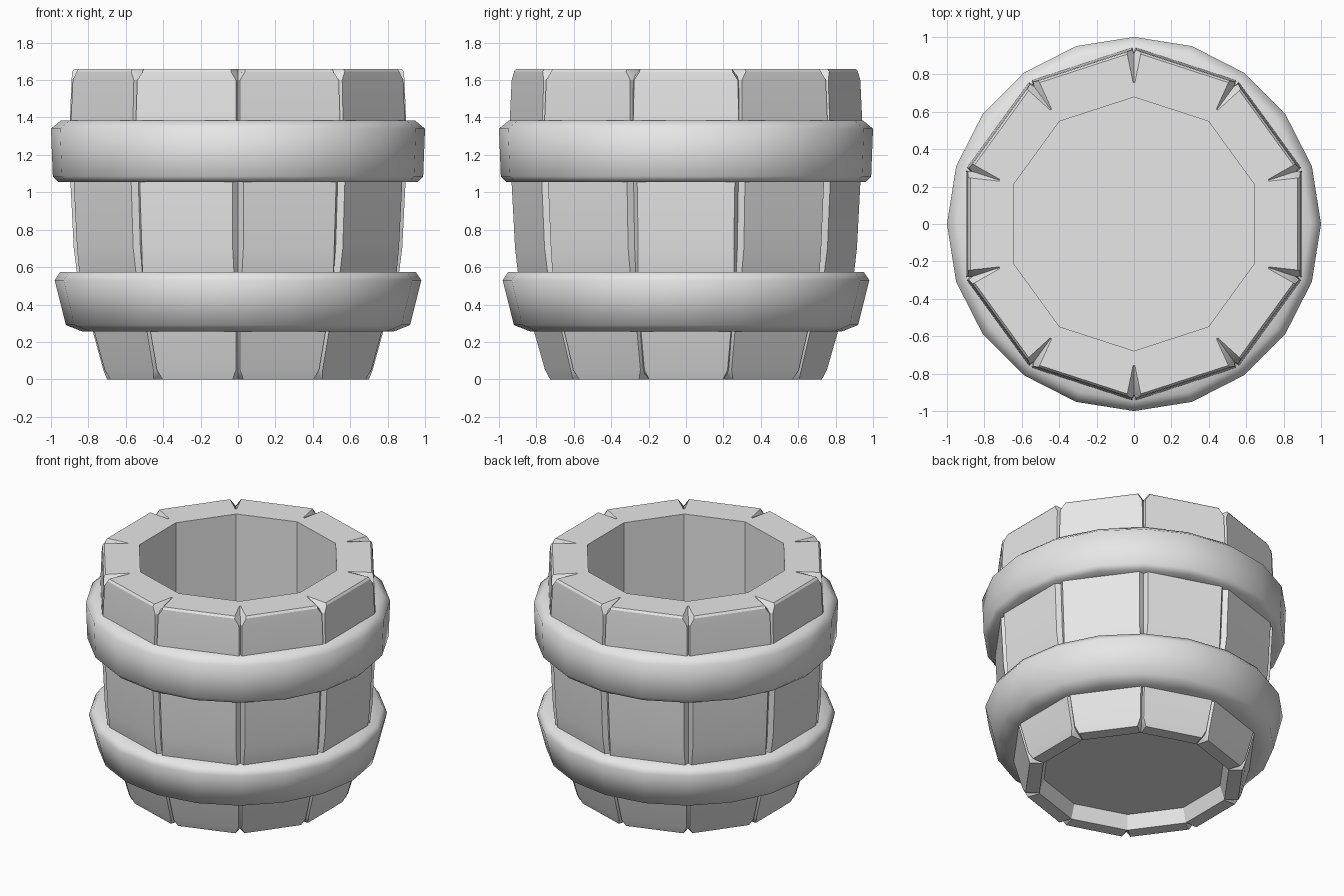
import bpy, bmesh, math
from math import sin, cos, pi, tan

if "Cube" in bpy.data.objects:
    bpy.data.objects.remove(bpy.data.objects["Cube"], do_unlink=True)

grey = bpy.data.materials.new("plain grey")
grey.use_nodes = True
grey.diffuse_color = (0.8, 0.8, 0.8, 1)
grey.node_tree.nodes["Principled BSDF"].inputs["Base Color"].default_value = (0.8, 0.8, 0.8, 1)

STAVES = 10
HALF = pi / STAVES


def stave_ring(z, apothem, gap=0.005, depth=0.0, lift=0.0):
    """Decagon with a notch of given half width, depth and lift at each corner."""
    pts = []
    r = apothem / cos(HALF)
    side = apothem * tan(HALF) - gap
    for k in range(STAVES):
        a = 2 * HALF * k
        # two ends of the flat stave face, then the notch after it
        for s in (-side, side):
            pts.append((apothem * cos(a) - s * sin(a), apothem * sin(a) + s * cos(a), z))
        j = a + HALF
        pts.append(((r - depth) * cos(j), (r - depth) * sin(j), z + lift))
    return pts


def round_ring(z, r, n=20):
    return [(r * cos(2 * pi * k / n), r * sin(2 * pi * k / n), z) for k in range(n)]


def loft(name, rings, closed, angle):
    """Bridge rings in order; close into a hoop or cap both ends."""
    bm = bmesh.new()
    loops = [[bm.verts.new(p) for p in ring] for ring in rings]
    pairs = list(zip(loops, loops[1:]))
    if closed:
        pairs.append((loops[-1], loops[0]))
    else:
        bm.faces.new(loops[0])
        bm.faces.new(loops[-1])
    for a, b in pairs:
        n = len(a)
        for i in range(n):
            k = (i + 1) % n
            bm.faces.new((a[i], a[k], b[k], b[i]))
    bmesh.ops.recalc_face_normals(bm, faces=bm.faces)
    mesh = bpy.data.meshes.new(name)
    bm.to_mesh(mesh)
    bm.free()
    mesh.materials.append(grey)
    ob = bpy.data.objects.new(name, mesh)
    bpy.context.collection.objects.link(ob)
    bpy.ops.object.select_all(action='DESELECT')
    ob.select_set(True)
    bpy.context.view_layer.objects.active = ob
    bpy.ops.object.shade_smooth_by_angle(angle=math.radians(angle))
    return ob


# Staves: recessed base, grooved outside, notched rim, hollow inside
loft("barrel_staves", [
    stave_ring(0.10, 0.58),
    stave_ring(0.00, 0.61),
    stave_ring(0.00, 0.70, 0.03, 0.02, 0.03),
    stave_ring(0.05, 0.72, 0.012, 0.02),
    stave_ring(0.27, 0.78, 0.012, 0.025),
    stave_ring(0.56, 0.86, 0.022, 0.035),
    stave_ring(0.70, 0.878, 0.03, 0.035),
    stave_ring(1.08, 0.897, 0.03, 0.035),
    stave_ring(1.36, 0.90, 0.01, 0.025),
    stave_ring(1.60, 0.89, 0.012, 0.025),
    stave_ring(1.645, 0.886, 0.04, 0.03, -0.04),
    stave_ring(1.66, 0.875, 0.038, 0.03, -0.04),
    stave_ring(1.66, 0.72),
    stave_ring(1.66, 0.645),
    stave_ring(0.16, 0.645),
], False, 30)

# Hoops
hoops = {
    "upper_hoop": [(1.055, 0.85), (1.055, 0.96), (1.085, 0.99), (1.34, 1.0),
                   (1.385, 0.945), (1.385, 0.85)],
    "lower_hoop": [(0.255, 0.72), (0.255, 0.83), (0.29, 0.92), (0.53, 0.98),
                   (0.575, 0.95), (0.575, 0.80)],
}
for name, profile in hoops.items():
    loft(name, [round_ring(z, r) for z, r in profile], True, 75)
